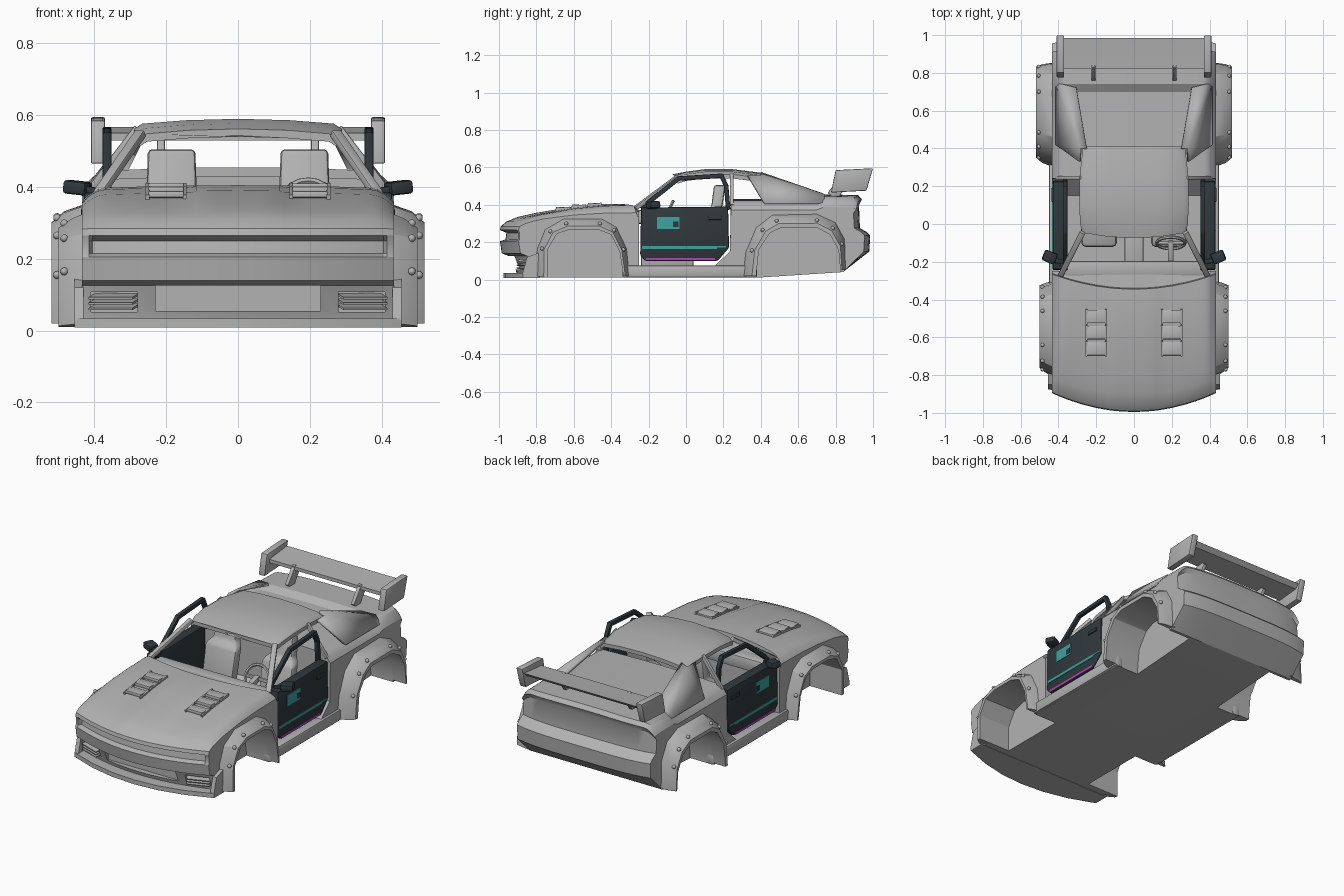
import bpy, bmesh, math
from mathutils import Vector, Matrix, Euler

if "Cube" in bpy.data.objects:
    bpy.data.objects.remove(bpy.data.objects["Cube"], do_unlink=True)

parts = []


def material(name, colour):
    mat = bpy.data.materials.new(name)
    mat.use_nodes = True
    mat.diffuse_color = (*colour, 1)
    for node in mat.node_tree.nodes:
        if node.type == 'BSDF_PRINCIPLED':
            node.inputs["Base Color"].default_value = (*colour, 1)
            node.inputs["Roughness"].default_value = .7
    return mat


grey = material("body_grey", (.45, .45, .45))
dark = material("door_charcoal", (.03, .04, .045))
teal = material("teal_paint", (.05, .36, .36))
magenta = material("magenta_paint", (.4, .06, .45))


def finish(name, bm, mat, bevel=0):
    if bevel:
        bmesh.ops.bevel(bm, geom=bm.edges[:], offset=bevel, segments=2,
                        profile=.5, affect='EDGES')
    bmesh.ops.recalc_face_normals(bm, faces=bm.faces[:])
    mesh = bpy.data.meshes.new(name)
    bm.to_mesh(mesh)
    bm.free()
    mesh.materials.append(mat)
    obj = bpy.data.objects.new(name, mesh)
    bpy.context.collection.objects.link(obj)
    parts.append(obj)
    return obj


def loft(name, rings, mat, bevel=0):
    """Skin closed rings of equal length and cap both ends."""
    bm = bmesh.new()
    loops = [[bm.verts.new(p) for p in ring] for ring in rings]
    for a, b in zip(loops, loops[1:]):
        for i in range(len(a)):
            j = (i + 1) % len(a)
            bm.faces.new((a[i], a[j], b[j], b[i]))
    bm.faces.new(loops[0])
    bm.faces.new(loops[-1])
    return finish(name, bm, mat, bevel)


def prism(name, outline, x_in, x_out, mat, bevel=0):
    """Extrude a side outline of (y, z) points across x."""
    return loft(name, [[(x, y, z) for y, z in outline] for x in (x_in, x_out)], mat, bevel)


def box(name, centre, size, mat, rot=(0, 0, 0), bevel=0):
    bm = bmesh.new()
    place = Matrix.Translation(centre) @ Euler(rot).to_matrix().to_4x4()
    bmesh.ops.create_cube(bm, size=1, matrix=place @ Matrix.Diagonal((*size, 1)))
    return finish(name, bm, mat, bevel)


def beam(name, start, end, width, depth, mat, bevel=.004):
    a, b = Vector(start), Vector(end)
    turn = (b - a).to_track_quat('Z', 'Y').to_matrix().to_4x4()
    bm = bmesh.new()
    size = Matrix.Diagonal((width, depth, (b - a).length + width * .6, 1))
    bmesh.ops.create_cube(bm, size=1, matrix=Matrix.Translation((a + b) / 2) @ turn @ size)
    return finish(name, bm, mat, bevel)


def clamp(v):
    return max(0, min(1, v))


# Body shell: a side profile with an open cabin, swept across the width
HALF = .435
profile = [(.84, .04), (.38, .01), (-.9, .01), (-.91, .05), (-.945, .125), (-.985, .14),
           (-.995, .205), (-.965, .215), (-.96, .25), (-.995, .265), (-.99, .285),
           (-.96, .31), (-.9, .33), (-.8, .352), (-.6, .385), (-.45, .4), (-.345, .405),
           (-.34, .375), (-.25, .37), (-.25, .07), (.15, .07), (.235, .15), (.24, .43),
           (.5, .43), (.7, .43), (.74, .455), (.92, .452), (.94, .43), (.925, .4),
           (.93, .275), (.965, .255), (.985, .235), (.98, .15)]


def shape(x, y, z):
    t = abs(x) / HALF
    if abs(x) > .41 and .21 < z < .26 and y < -.95:
        y = -.99                                    # closed ends of the grille slot
    if abs(x) < .12 and -.91 < y < -.4 and z > .32:
        z += .005                                   # raised centre of the hood
    if z > .28:
        drop = .012 * t * t + .045 * clamp((abs(x) - .37) / .065) ** 2
        z -= drop * (z - .28) / .15
    if y < -.7:
        y += .1 * t * t * clamp((-.7 - y) / .25)    # pointed nose
    elif -.36 < y < -.32:
        y += .08 * t * t                            # curved windscreen base
    elif y > .85:
        y -= .03 * t ** 4
    return (x, y, z)


half_stations = [.06, .115, .13, .2, .27, .33, .37, .39, .405, .415, .426, HALF]
stations = [-x for x in reversed(half_stations)] + [0] + half_stations
body = loft("body_shell", [[shape(x, y, z) for y, z in profile] for x in stations], grey)

# Wheel wells and front openings, cut from the body
front_arch = [(-.74, .01), (-.74, .16), (-.69, .245), (-.62, .268), (-.47, .268),
              (-.4, .24), (-.355, .15), (-.335, .02)]
rear_arch = [(.375, .02), (.39, .16), (.45, .25), (.51, .278), (.7, .278),
             (.77, .24), (.815, .16), (.825, .05)]
cutters = [box("intake_cutter", (0, -.95, .09), (.46, .14, .07), grey)]
for s in (1, -1):
    for arch in (front_arch, rear_arch):
        outline = [(arch[0][0], -.05)] + arch + [(arch[-1][0], -.05)]
        cutters.append(prism("well_cutter", outline, s * .29, s * .6, grey))
    cutters.append(box("lamp_cutter", (s * .345, -.88, .08), (.13, .13, .055), grey))
bpy.context.view_layer.objects.active = body
for cutter in cutters:
    cutter.hide_render = True
    cut = body.modifiers.new("cut", 'BOOLEAN')
    cut.operation, cut.solver, cut.object = 'DIFFERENCE', 'EXACT', cutter
    bpy.ops.object.modifier_apply(modifier=cut.name)
    parts.remove(cutter)
    bpy.data.objects.remove(cutter, do_unlink=True)

# Roof panel with crown
roof_rows = [(-.075, .275, .562), (0, .285, .577), (.1, .29, .59), (.25, .288, .59), (.41, .27, .57)]
across = [-1, -.92, -.5, 0, .5, .92, 1]
rings = []
for k, (y, w, z) in enumerate(roof_rows):
    top = [(t * w, y + (.03 * t * t if k == 0 else 0), z - .016 * t * t - (.012 if abs(t) == 1 else 0))
           for t in across]
    rings.append(top + [(x, y2, z2 - .022) for x, y2, z2 in reversed(top)])
loft("roof", rings, grey)

# Front splitter follows the pointed nose
outline = [(x, -.975 + .1 * (x / .45) ** 2) for x in (-.455, -.3, -.15, 0, .15, .3, .455)]
outline += [(.455, -.78), (-.455, -.78)]
loft("front_splitter", [[(x, y, z) for x, y in outline] for z in (.008, .034)], grey)

# Rear wing blade
prism("wing_blade", [(.82, .53), (.96, .543), (.985, .567), (.9, .557), (.82, .55)], -.38, .38, grey)

# Cabin furniture along the centre
box("dashboard", (0, -.235, .335), (.74, .08, .075), grey, bevel=.012)
box("centre_console", (0, -.1, .13), (.1, .28, .14), grey, bevel=.01)
bm = bmesh.new()
ring_turn = Matrix.Translation((.195, -.1, .35)) @ Matrix.Rotation(math.radians(66), 4, 'X')
steps = 20
loops = []
for i in range(steps):
    a = i * math.tau / steps
    loops.append([bm.verts.new(ring_turn @ Vector(((.075 + .009 * math.cos(b)) * math.cos(a),
                  (.075 + .009 * math.cos(b)) * math.sin(a), .009 * math.sin(b))))
                  for b in (j * math.tau / 6 for j in range(6))])
for i, a in enumerate(loops):
    b = loops[(i + 1) % steps]
    for j in range(6):
        k = (j + 1) % 6
        bm.faces.new((a[j], a[k], b[k], b[j]))
finish("steering_wheel", bm, grey)
beam("steering_spoke", (.13, -.1, .35), (.26, -.1, .35), .015, .02, grey)
beam("steering_column", (.195, -.1, .35), (.195, -.21, .32), .03, .03, grey)

front_rim = [(-.81, .02), (-.8, .17), (-.76, .27), (-.66, .33), (-.45, .33), (-.37, .285),
             (-.315, .17), (-.3, .02)]
rear_rim = [(.3, .02), (.315, .15), (.37, .28), (.46, .35), (.7, .355), (.8, .31), (.85, .22), (.855, .05)]


def mix(a, b, t):
    return (a[0] + (b[0] - a[0]) * t, a[1] + (b[1] - a[1]) * t)


for s, side in ((1, "left"), (-1, "right")):
    # Bolted wheel arch flares
    for end, arch, rim, reach in (("front", front_arch, front_rim, .5), ("rear", rear_arch, rear_rim, .52)):
        rings = []
        for i, o in zip(arch, rim):
            mid, crest = mix(i, o, .3), mix(i, o, .7)
            rings.append([(s * .42, *o), (s * (reach - .035), *crest), (s * reach, *mid),
                          (s * reach, *i), (s * .42, *i)])
        loft(f"{side}_{end}_flare", rings, grey)
        bm = bmesh.new()
        for i, o in list(zip(arch, rim))[1:-1]:
            spot = Vector((s * (reach - .016), *mix(i, o, .5)))
            bmesh.ops.create_icosphere(bm, subdivisions=2, radius=.011, matrix=Matrix.Translation(spot))
        finish(f"{side}_{end}_flare_bolts", bm, grey)

    # Pillars and rear sail panel
    beam(f"{side}_windscreen_pillar", (s * .385, -.265, .385), (s * .275, -.05, .545), .03, .022, grey)
    beam(f"{side}_door_pillar", (s * .405, .245, .4), (s * .283, .245, .56), .02, .022, grey)
    sail = [(.25, .4, .567), (.283, .4, .552), (.375, .74, .45), (.305, .72, .457),
            (.286, .33, .555), (.41, .42, .405), (.41, .74, .405)]
    bm = bmesh.new()
    v = [bm.verts.new((s * x, y, z)) for x, y, z in sail]
    for ids in ((0, 1, 2, 3), (1, 4, 5), (1, 5, 6, 2)):
        bm.faces.new([v[i] for i in ids])
    sail_panel = finish(f"{side}_sail_panel", bm, grey)
    solid = sail_panel.modifiers.new("thickness", 'SOLIDIFY')
    solid.thickness, solid.offset = .016, 0

    # Sill, front corner strake and lamp louvres
    box(f"{side}_sill", (s * .425, .02, .043), (.05, .72, .065), grey, bevel=.01)
    prism(f"{side}_corner_strake", [(-.875, .03), (-.77, .03), (-.77, .15), (-.85, .12)],
          s * .43, s * .455, grey)
    for z in (.066, .081, .096):
        box(f"{side}_lamp_louvre", (s * .345, -.855, z), (.13, .06, .006), grey, rot=(.2, 0, s * .35))

    # Hood vents
    for y, z in ((-.66, .378), (-.575, .391), (-.49, .4)):
        box(f"{side}_hood_vent", (s * .2, y, z), (.1, .07, .018), grey, rot=(-.04, 0, 0), bevel=.004)
        for edge in (-1, 1):
            box(f"{side}_vent_cheek", (s * .2 + edge * .052, y, z - .004), (.01, .08, .02), grey, rot=(.15, 0, 0))

    # Seat
    box(f"{side}_seat_cushion", (s * .185, 0, .16), (.19, .24, .1), grey, rot=(.08, 0, 0), bevel=.025)
    loft(f"{side}_seat_back", [[(s * .185 + x * w, y + d, z) for x, d in ((-1, -.03), (1, -.03), (1, .03), (-1, .03))]
         for w, y, z in ((.095, .08, .12), (.1, .13, .36), (.07, .165, .39), (.066, .18, .505))], grey, .012)

    # Wing end plate and support
    prism(f"{side}_wing_end_plate", [(.775, .465), (.965, .475), (1, .595), (.8, .585)],
          s * .37, s * .41, grey, .006)
    beam(f"{side}_wing_support", (s * .215, .785, .45), (s * .215, .85, .535), .022, .06, grey)

    # Door skin, window frame, handle and mirror
    door = [(-.245, .13), (-.24, .385), (.225, .39), (.23, .17), (.17, .1), (-.22, .1)]
    prism(f"{side}_door", door, s * .37, s * .43, dark, .008)
    frame = [(-.235, .385), (-.04, .54), (.19, .555), (.215, .5), (.225, .38)]
    for a, b in zip(frame, frame[1:]):
        beam(f"{side}_door_frame", (s * .365, *a), (s * .365, *b), .024, .024, dark)
    box(f"{side}_door_handle", (s * .43, .155, .33), (.014, .075, .022), dark, bevel=.004)
    beam(f"{side}_mirror_arm", (s * .38, -.2, .385), (s * .43, -.19, .395), .025, .02, dark)
    box(f"{side}_mirror", (s * .447, -.175, .398), (.07, .06, .038), dark, rot=(0, s * -.1, s * .4), bevel=.01)

    # Painted door plates
    for label, y, z, wide, high, lift, mat in (
            ("stripe", -.035, .172, .4, .016, .431, teal),
            ("thin_stripe", .19, .175, .05, .008, .431, teal),
            ("patch", -.095, .302, .12, .066, .431, teal),
            ("patch_mark", -.055, .295, .03, .03, .433, dark),
            ("lower_line", -.03, .108, .37, .014, .431, magenta)):
        box(f"{side}_door_{label}", (s * lift, y, z), (.004, wide, high), mat)

# Smooth the curved surfaces, keep edges sharp
bpy.ops.object.select_all(action='DESELECT')
for obj in parts:
    obj.select_set(True)
bpy.context.view_layer.objects.active = body
bpy.ops.object.shade_smooth_by_angle(angle=math.radians(30))
